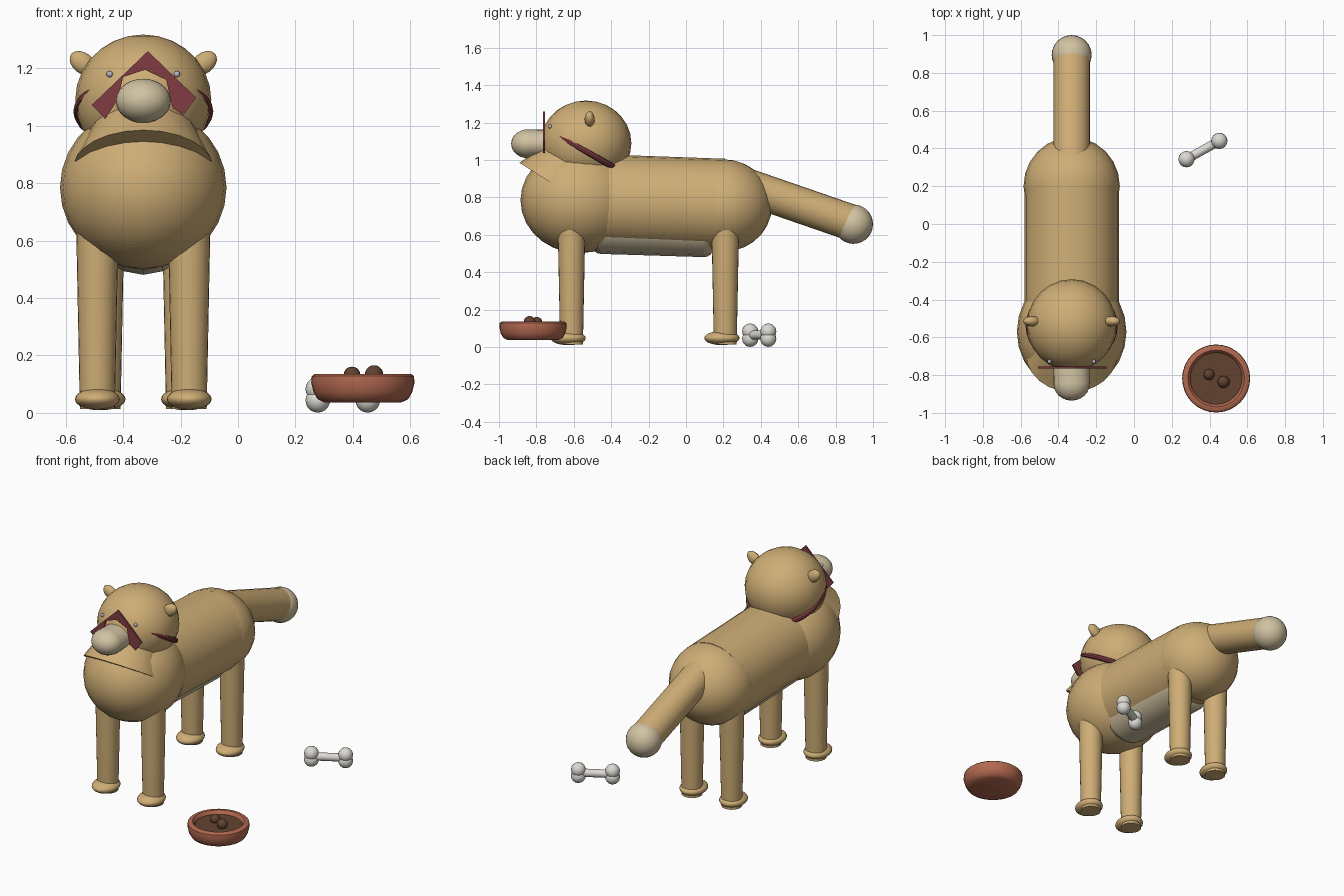
import bpy, bmesh, math
from mathutils import Vector

if "Cube" in bpy.data.objects:
    bpy.data.objects.remove(bpy.data.objects["Cube"])

CX = -0.33  # centre line of the dog


def material(name, rgb):
    m = bpy.data.materials.new(name)
    m.diffuse_color = (*rgb, 1)
    m.use_nodes = True
    m.node_tree.nodes["Principled BSDF"].inputs["Base Color"].default_value = m.diffuse_color
    return m


FUR = material("fur", (0.62, 0.42, 0.18))
CREAM = material("cream", (0.64, 0.54, 0.36))
RED = material("red", (0.22, 0.045, 0.055))
CLAY = material("clay", (0.45, 0.14, 0.08))
FOOD = material("food", (0.12, 0.055, 0.03))
BONE = material("bone", (0.72, 0.70, 0.65))
EYE = material("eye", (0.45, 0.48, 0.58))


def finish(name, mat, angle=40):
    o = bpy.context.object
    o.name = name
    o.data.materials.append(mat)
    bpy.ops.object.shade_smooth_by_angle(angle=math.radians(angle))
    return o


def ball(name, loc, radii, mat, rot=(0, 0, 0), seg=24, rings=14):
    bpy.ops.mesh.primitive_uv_sphere_add(segments=seg, ring_count=rings, radius=1, location=loc, rotation=rot)
    bpy.context.object.scale = radii
    return finish(name, mat)


def rod(name, a, b, r1, r2, mat, verts=24, squash=1.0):
    """Tapered cylinder from a to b."""
    a, b = Vector(a), Vector(b)
    d = b - a
    bpy.ops.mesh.primitive_cone_add(vertices=verts, radius1=r1, radius2=r2, depth=d.length,
                                    location=(a + b) / 2)
    o = bpy.context.object
    o.rotation_mode = 'QUATERNION'
    o.rotation_quaternion = d.to_track_quat('Z', 'Y')
    o.scale.y = squash
    return finish(name, mat)


def mesh_object(name, bm, mat, angle=40):
    bmesh.ops.recalc_face_normals(bm, faces=bm.faces[:])
    me = bpy.data.meshes.new(name)
    bm.to_mesh(me)
    bm.free()
    o = bpy.data.objects.new(name, me)
    bpy.context.collection.objects.link(o)
    bpy.ops.object.select_all(action='DESELECT')
    o.select_set(True)
    bpy.context.view_layer.objects.active = o
    return finish(name, mat, angle)


def lathe(name, loc, profile, mat, steps=32):
    bm = bmesh.new()
    vs = [bm.verts.new((r, 0, z)) for r, z in profile]
    es = [bm.edges.new(p) for p in zip(vs, vs[1:])]
    bmesh.ops.spin(bm, geom=vs + es, cent=(0, 0, 0), axis=(0, 0, 1), angle=2 * math.pi, steps=steps)
    bmesh.ops.remove_doubles(bm, verts=bm.verts[:], dist=0.0005)
    o = mesh_object(name, bm, mat)
    o.location = loc
    return o


# Body
ball("chest", (CX, -0.57, 0.785), (0.29, 0.315, 0.283), FUR)
rod("torso", (CX, -0.50, 0.782), (CX, 0.20, 0.757), 0.25, 0.25, FUR)
ball("hips", (CX, 0.20, 0.757), (0.255, 0.26, 0.247), FUR)
belly = rod("belly", (CX, -0.50, 0.665), (CX, 0.15, 0.645), 0.18, 0.18, CREAM, 16, 0.92)
bev = belly.modifiers.new("round_ends", 'BEVEL')
bev.width, bev.segments = 0.05, 4

# Neck and head
rod("neck", (CX, -0.685, 0.855), (CX, -0.525, 1.107), 0.243, 0.12, FUR)
ball("head", (CX, -0.535, 1.09), (0.237, 0.243, 0.228), FUR)
rod("snout", (CX, -0.70, 1.087), (CX, -0.845, 1.087), 0.094, 0.096, CREAM, 24, 0.8)
ball("snout_tip", (CX, -0.845, 1.087), (0.096, 0.09, 0.077), CREAM)
for s, side in ((-1, "left"), (1, "right")):
    ball(side + "_ear", (CX + s * 0.21, -0.515, 1.218), (0.052, 0.027, 0.036), FUR,
         (0, -s * math.radians(38), 0), 16, 10)
    ball(side + "_eye", (CX + s * 0.117, -0.728, 1.18), (0.011, 0.011, 0.011), EYE, seg=12, rings=8)

# Collar ring tilted through the head
bpy.ops.mesh.primitive_torus_add(major_radius=0.228, minor_radius=0.016, major_segments=32, minor_segments=8,
                                 location=(CX, -0.54, 1.05), rotation=(math.radians(-30), 0, 0))
finish("collar", RED)

# Flat red chevron behind the snout
outline = [(-0.509, 1.073), (-0.314, 1.26), (-0.146, 1.098), (-0.19, 1.038), (-0.228, 1.062),
           (-0.25, 1.16), (-0.324, 1.195), (-0.40, 1.17), (-0.42, 1.09), (-0.463, 1.024)]
bm = bmesh.new()
face = bm.faces.new([bm.verts.new((x, -0.764, z)) for x, z in outline])
ext = bmesh.ops.extrude_face_region(bm, geom=[face])
bmesh.ops.translate(bm, vec=(0, 0.01, 0), verts=[v for v in ext["geom"] if isinstance(v, bmesh.types.BMVert)])
mesh_object("chevron", bm, RED, 20)

# Legs and paws
for label, y, dx in (("front", -0.612, 0.16), ("back", 0.21, 0.14)):
    for s, side in ((-1, "left"), (1, "right")):
        x = CX + s * dx
        rod(f"{label}_{side}_leg", (x, y, 0.013), (x, y, 0.66), 0.061, 0.074, FUR)
        ball(f"{label}_{side}_paw", (x, y - 0.018, 0.048), (0.078, 0.094, 0.038), FUR)

# Tail
rod("tail", (CX, 0.28, 0.874), (CX, 0.90, 0.660), 0.097, 0.097, FUR)
ball("tail_tip", (CX, 0.895, 0.657), (0.106, 0.105, 0.105), CREAM)

# Food bowl
BX, BY = 0.435, -0.818
lathe("bowl", (BX, BY, 0), [(0, 0.037), (0.135, 0.037), (0.158, 0.048), (0.172, 0.072), (0.18, 0.105),
                            (0.178, 0.128), (0.168, 0.136), (0.15, 0.136), (0.14, 0.125), (0.13, 0.09),
                            (0, 0.09)], CLAY)
rod("food", (BX, BY, 0.09), (BX, BY, 0.115), 0.134, 0.137, FOOD, 32)
ball("kibble_1", (0.397, -0.797, 0.132), (0.029, 0.029, 0.029), FOOD, seg=16, rings=10)
ball("kibble_2", (0.474, -0.836, 0.134), (0.032, 0.032, 0.032), FOOD, seg=16, rings=10)

# Bone
ends = ((0.278, 0.343), (0.452, 0.440))
rod("bone_shaft", (*ends[0], 0.064), (*ends[1], 0.064), 0.024, 0.024, BONE, 16)
for i, (x, y) in enumerate(ends):
    for j, z in enumerate((0.044, 0.083)):
        ball(f"bone_knob_{i}{j}", (x, y, z), (0.043, 0.043, 0.043), BONE, seg=16, rings=10)
